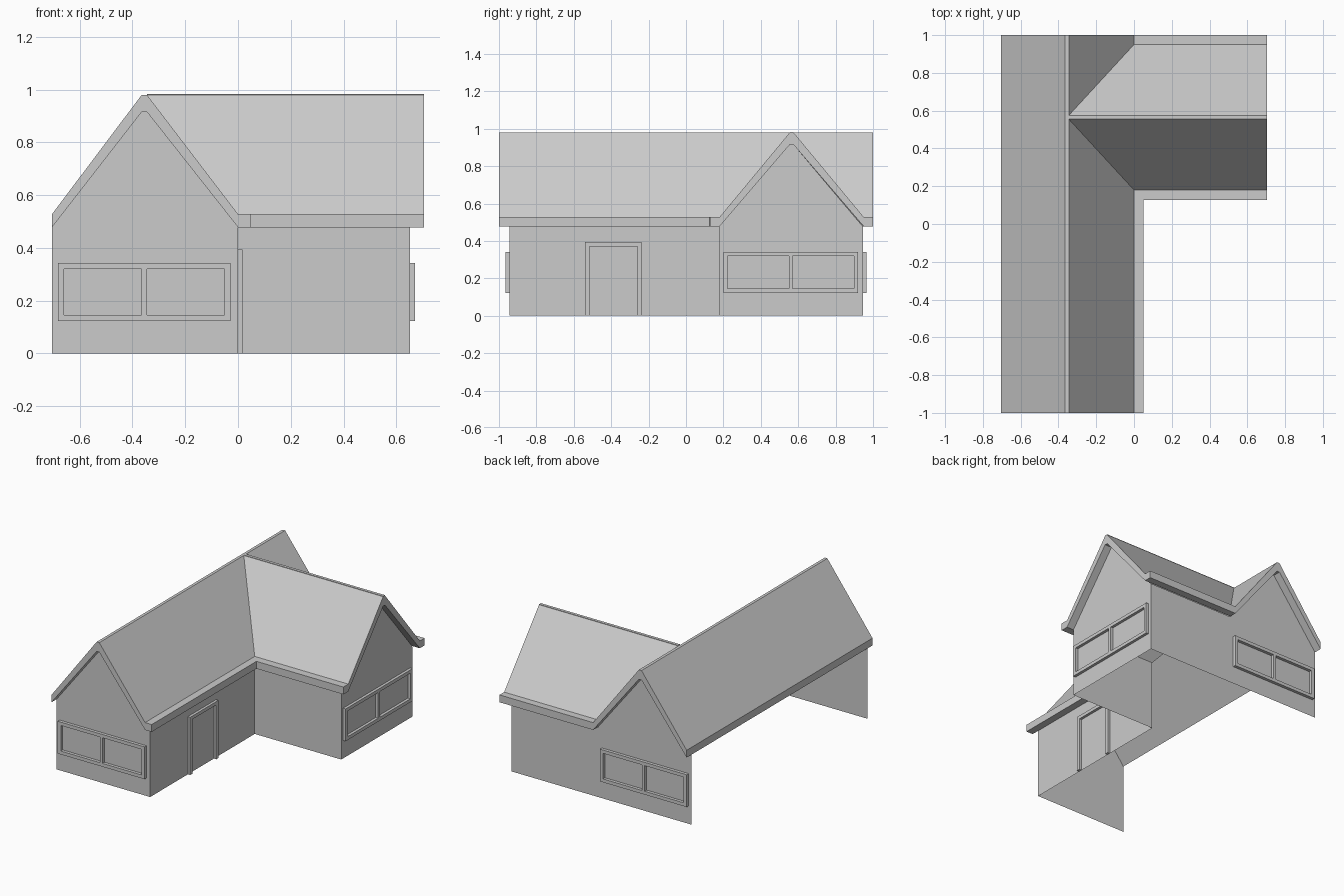
import bpy, bmesh

if "Cube" in bpy.data.objects:
    bpy.data.objects.remove(bpy.data.objects["Cube"])

XL, XR = -0.705, 0.705          # outer roof limits in x
Y0, Y1 = -0.945, 0.945          # end walls of the main wing
WY, WX = 0.18, 0.652            # side wing: front wall y, gable wall x
RX = (-0.365, -0.345)           # main ridge strip
RY = (0.555, 0.575)             # side wing ridge strip
TOP, LOW, FAS, IN = 0.98, 0.528, 0.478, 0.915


def make(name, verts, faces):
    bm = bmesh.new()
    vs = [bm.verts.new(v) for v in verts]
    for f in faces:
        bm.faces.new([vs[i] for i in f])
    bmesh.ops.remove_doubles(bm, verts=bm.verts, dist=1e-5)
    bmesh.ops.recalc_face_normals(bm, faces=bm.faces)
    me = bpy.data.meshes.new(name)
    bm.to_mesh(me)
    bm.free()
    ob = bpy.data.objects.new(name, me)
    bpy.context.collection.objects.link(ob)
    return ob


def place(axis, u, w, z):
    """u runs across the profile, w along the extrusion axis."""
    return (u, w, z) if axis == 'y' else (w, u, z)


def prism(name, axis, prof, start, end):
    """Extrude a profile between two (possibly mitred) ends."""
    n = len(prof)
    v = [place(axis, u, start(u), z) for u, z in prof]
    v += [place(axis, u, end(u), z) for u, z in prof]
    f = [tuple(range(n)), tuple(range(n, 2 * n))]
    f += [(i, (i + 1) % n, n + (i + 1) % n, n + i) for i in range(n)]
    return make(name, v, f)


def sheet(name, axis, w, prof):
    return make(name, [place(axis, u, w, z) for u, z in prof], [tuple(range(len(prof)))])


def bar(name, axis, u0, u1, z0, z1, w0, w1):
    return prism(name, axis, [(u0, z0), (u1, z0), (u1, z1), (u0, z1)],
                 lambda u: w0, lambda u: w1)


def slope(ridge, eave):
    return [(ridge, TOP), (eave, LOW), (eave, FAS), (ridge, IN)]


def lip(a, b):
    return [(a, FAS), (b, FAS), (b, LOW), (a, LOW)]


def const(c):
    return lambda u: c


# valley lines where the two roofs meet
K = (RY[0] - WY) / -RX[1]
front_valley = lambda x: WY - K * x
back_valley = lambda x: Y1 + 0.005 + K * x
front_inv = lambda y: (WY - y) / K
back_inv = lambda y: (y - Y1 - 0.005) / K

# main roof: left slope with ridge, then right slope either side of the wing
prism("main_roof_left", 'y',
      [(XL, LOW), (RX[0], TOP), (RX[1], TOP), (RX[1], IN), (RX[0], IN), (XL, FAS)],
      const(-1), const(1))
prism("main_roof_right_front", 'y', slope(RX[1], 0), const(-1), front_valley)
prism("main_roof_right_back", 'y', slope(RX[1], 0), back_valley, const(1))
prism("main_eave", 'y', lip(0, 0.05), const(-1), front_valley)

# side wing roof
prism("wing_roof_front", 'x', slope(RY[0], WY), front_inv, const(XR))
prism("wing_roof_back", 'x', slope(RY[1], 0.95), back_inv, const(XR))
bar("wing_ridge", 'x', RY[0], RY[1], IN, TOP + 0.003, RX[1], XR)
prism("wing_eave_front", 'x', lip(0.127, WY), front_inv, const(XR))
prism("wing_eave_back", 'x', lip(0.95, 1.0), const(0), const(XR))

# walls (single sheets, left side and floor open)
gable_x = [(0, FAS), (RX[1], IN), (RX[0], IN), (XL, FAS), (XL, 0)]
sheet("front_gable_wall", 'y', Y0, [(0, 0)] + gable_x)
sheet("back_wall", 'y', Y1, [(WX, 0), (WX, FAS)] + gable_x)
sheet("door_wall", 'x', 0, [(Y0, 0), (WY, 0), (WY, FAS), (Y0, FAS)])
sheet("wing_front_wall", 'y', WY, [(0, 0), (WX, 0), (WX, FAS), (0, FAS)])
sheet("wing_gable_wall", 'x', WX,
      [(WY, 0), (Y1, 0), (Y1, FAS), (RY[1], IN), (RY[0], IN), (WY, FAS)])


# window frames: outer border plus a middle bar
def window(name, axis, u0, u1, w, out):
    z0, z1, b = 0.122, 0.342, 0.023
    m = (u0 + u1) / 2
    bar(name + "_sill", axis, u0, u1, z0, z0 + b, w, w + out)
    bar(name + "_head", axis, u0, u1, z1 - b, z1, w, w + out)
    for part, a, c in (("left", u0, u0 + b), ("mullion", m - 0.01, m + 0.01),
                       ("right", u1 - b, u1)):
        bar(f"{name}_{part}", axis, a, c, z0 + b, z1 - b, w, w + out)


window("front_window", 'y', -0.682, -0.028, Y0, -0.021)
window("back_window", 'y', -0.682, -0.028, Y1, 0.021)
window("wing_window", 'x', 0.2, 0.92, WX, 0.019)

# door frame
for part, a, c in (("left", -0.54, -0.517), ("right", -0.26, -0.237)):
    bar("door_jamb_" + part, 'x', a, c, 0, 0.37, 0, 0.018)
bar("door_head", 'x', -0.54, -0.237, 0.37, 0.393, 0, 0.018)
